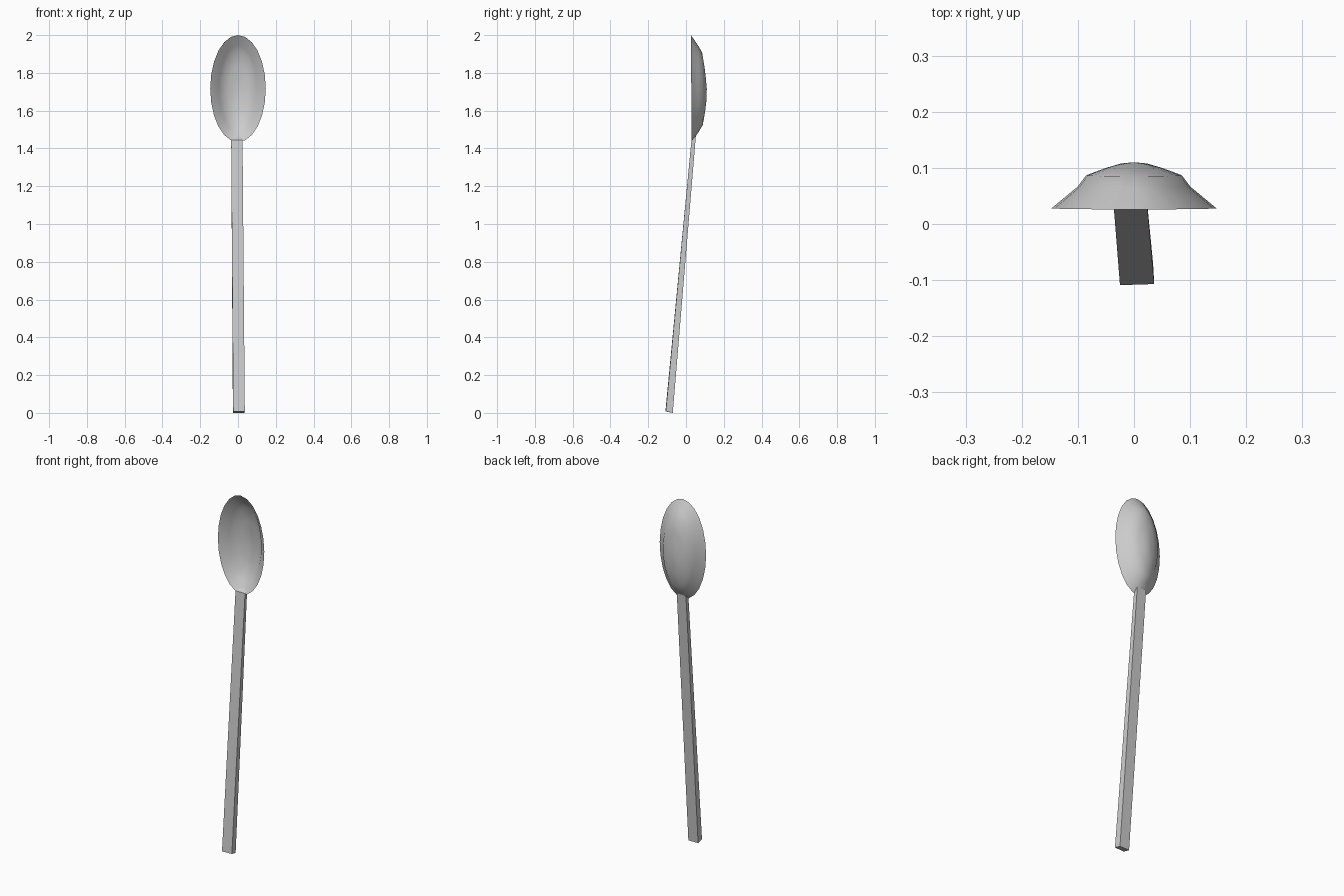
import bpy, bmesh, math

if "Cube" in bpy.data.objects:
    bpy.data.objects.remove(bpy.data.objects["Cube"])


def make_object(name, bm):
    bmesh.ops.recalc_face_normals(bm, faces=bm.faces)
    mesh = bpy.data.meshes.new(name)
    bm.to_mesh(mesh)
    bm.free()
    obj = bpy.data.objects.new(name, mesh)
    bpy.context.collection.objects.link(obj)
    return obj


def bridge(bm, a, b):
    n = len(a)
    for i in range(n):
        bm.faces.new((a[i], a[(i + 1) % n], b[(i + 1) % n], b[i]))


# Bowl: nested ellipses (half width, half height, depth), open at the front
SEGMENTS = 24
CENTRE_Z = 1.717
rings = [(0.147, 0.283, 0.028), (0.101, 0.228, 0.066), (0.085, 0.192, 0.087),
         (0.05, 0.115, 0.100), (0.025, 0.055, 0.107)]
bm = bmesh.new()
loops = []
for rx, rz, y in rings:
    loop = []
    for i in range(SEGMENTS):
        a = 2 * math.pi * i / SEGMENTS
        loop.append(bm.verts.new((rx * math.cos(a), y - 0.002 * math.sin(a),
                                  CENTRE_Z + rz * math.sin(a))))
    loops.append(loop)
for a, b in zip(loops, loops[1:]):
    bridge(bm, a, b)
tip = bm.verts.new((0, 0.110, CENTRE_Z))
last = loops[-1]
for i in range(SEGMENTS):
    bm.faces.new((last[i], last[(i + 1) % SEGMENTS], tip))
bowl = make_object("bowl", bm)
for p in bowl.data.polygons:
    p.use_smooth = True

# Handle: leaning, slightly tapered square bar
bm = bmesh.new()
bottom = [bm.verts.new(c) for c in ((-0.025, -0.109, 0.008), (0.036, -0.107, 0.008),
                                    (0.034, -0.070, 0.0), (-0.027, -0.071, 0.0))]
top = [bm.verts.new(c) for c in ((-0.036, 0.029, 1.445), (0.024, 0.029, 1.445),
                                 (0.022, 0.052, 1.465), (-0.036, 0.052, 1.465))]
bridge(bm, bottom, top)
bm.faces.new(bottom)
bm.faces.new(top)
make_object("handle", bm)
